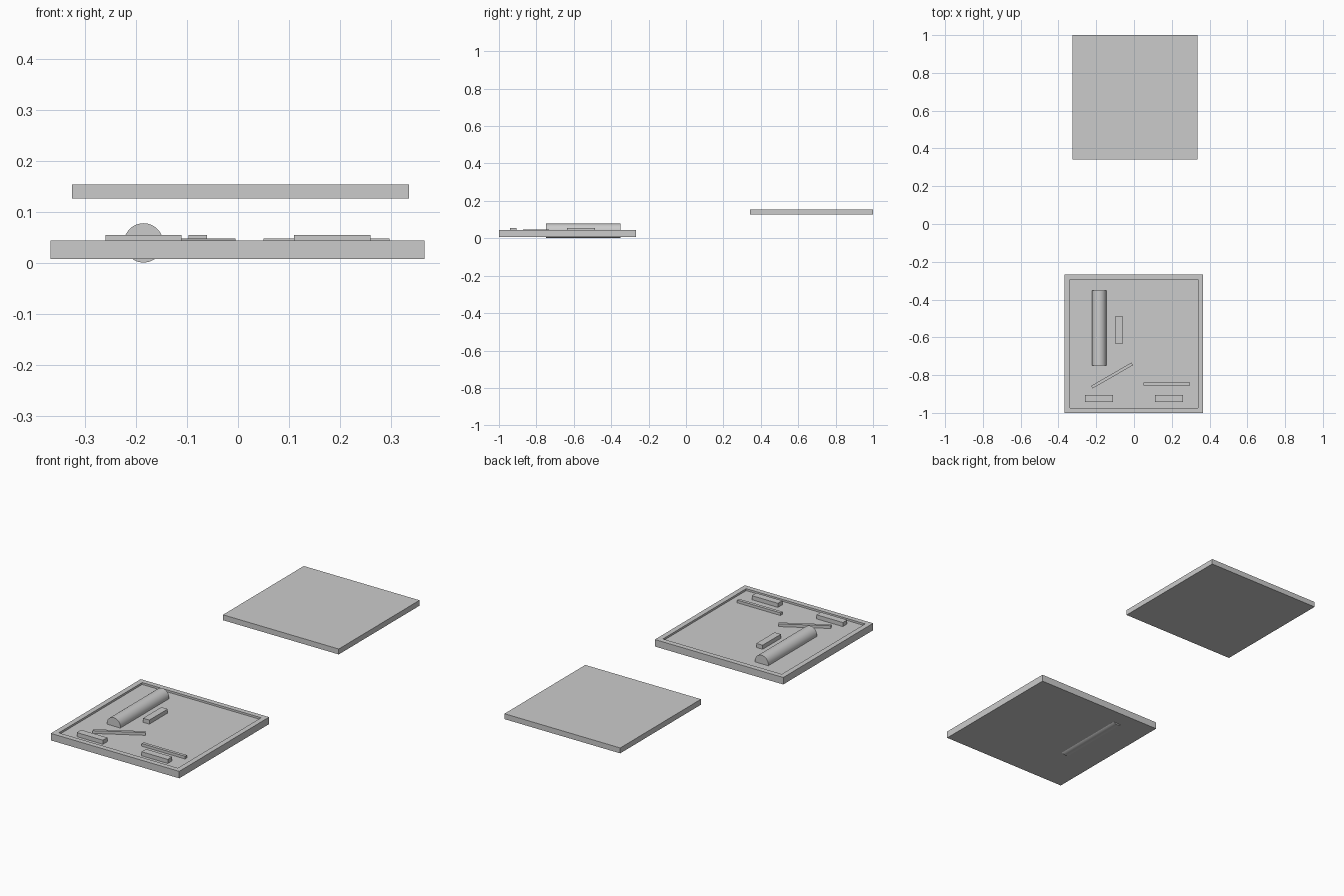
import bpy, bmesh, math

if "Cube" in bpy.data.objects:
    bpy.data.objects.remove(bpy.data.objects["Cube"])

def box(name, lo, hi, rot=0):
    """Box between two corners, optionally turned about its own z axis."""
    size = [b - a for a, b in zip(lo, hi)]
    bpy.ops.mesh.primitive_cube_add(
        size=1, location=[(a + b) / 2 for a, b in zip(lo, hi)], rotation=(0, 0, rot))
    ob = bpy.context.object
    ob.name = name
    ob.scale = size
    bpy.ops.object.transform_apply(location=False, rotation=False, scale=True)
    return ob

FLOOR = 0.034
RIM = 0.038

# Tray: slab with a shallow recess inside its rim
tray = box("tray", (-0.367, -1.0, 0.008), (0.365, -0.268, 0.044))
bm = bmesh.new()
bm.from_mesh(tray.data)
top = max(bm.faces, key=lambda f: f.calc_center_median().z)
bmesh.ops.inset_region(bm, faces=[top], thickness=RIM)
ext = bmesh.ops.extrude_discrete_faces(bm, faces=[top])
bmesh.ops.translate(bm, vec=(0, 0, FLOOR - 0.044), verts=ext["faces"][0].verts)
bmesh.ops.recalc_face_normals(bm, faces=bm.faces)
bm.to_mesh(tray.data)
bm.free()

# Floating lid panel
box("lid", (-0.325, 0.342, 0.126), (0.335, 1.0, 0.154))

# Cylinder sunk through the tray floor
bpy.ops.mesh.primitive_cylinder_add(vertices=48, radius=0.0385, depth=0.397,
                                    location=(-0.185, -0.55, 0.0395),
                                    rotation=(math.pi / 2, 0, 0))
bpy.context.object.name = "roller"
bpy.ops.object.shade_smooth_by_angle(angle=math.radians(30))

# Rows of four small blocks
P, W = 0.0373, 0.036
for name, x, y, along_y in (("left_block", -0.26, -0.942, False),
                            ("right_block", 0.11, -0.942, False),
                            ("middle_block", -0.097, -0.635, True)):
    for i in range(4):
        bx, by = (x, y + i * P) if along_y else (x + i * P, y)
        dx, dy = (W, P) if along_y else (P, W)
        box(f"{name}_{i + 1}", (bx, by, FLOOR - 0.004), (bx + dx, by + dy, 0.055))

# Thin strips, one straight and one slanted
for name, cx, cy, rot in (("straight_strip", 0.173, -0.847, 0),
                          ("slanted_strip", -0.116, -0.802, math.radians(30))):
    box(name, (cx - 0.1235, cy - 0.008, FLOOR - 0.004),
        (cx + 0.1235, cy + 0.008, 0.048), rot)
